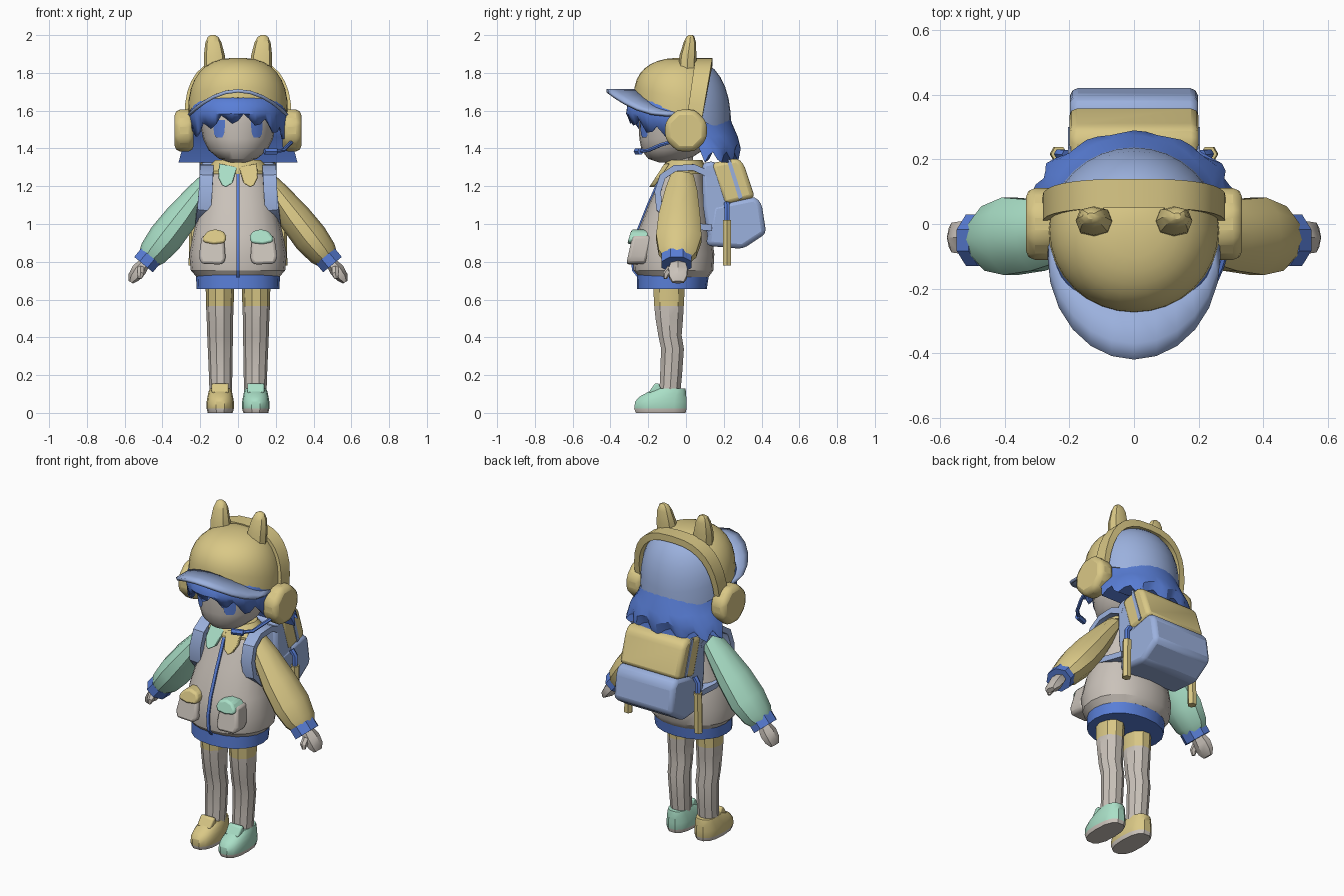
import bpy, bmesh, math
from mathutils import Vector
from math import sin, cos, pi, radians

if "Cube" in bpy.data.objects:
    bpy.data.objects.remove(bpy.data.objects["Cube"])

COLOURS = [("yellow", (0.70, 0.58, 0.24)), ("pale_blue", (0.33, 0.44, 0.73)), ("blue", (0.10, 0.21, 0.68)),
           ("mint", (0.40, 0.74, 0.57)), ("warm_grey", (0.59, 0.54, 0.49))]
MATS = []
for nm, c in COLOURS:
    m = bpy.data.materials.new(nm)
    m.diffuse_color = (*c, 1)
    m.use_nodes = True
    m.node_tree.nodes["Principled BSDF"].inputs["Base Color"].default_value = m.diffuse_color
    MATS.append(m)
YELLOW, PALE, BLUE, MINT, GREY = range(5)


def build(name, verts, faces, mat, rule=None, bevel=0, thick=0):
    """Make an object; rule(face centre) may override the colour."""
    me = bpy.data.meshes.new(name)
    me.from_pydata([tuple(v) for v in verts], [], faces)
    bm = bmesh.new()
    bm.from_mesh(me)
    bmesh.ops.recalc_face_normals(bm, faces=bm.faces)
    for f in bm.faces:
        f.material_index = rule(f.calc_center_median()) if rule else mat
    bm.to_mesh(me)
    bm.free()
    for m in MATS:
        me.materials.append(m)
    ob = bpy.data.objects.new(name, me)
    bpy.context.collection.objects.link(ob)
    if thick:
        s = ob.modifiers.new("thickness", 'SOLIDIFY')
        s.thickness, s.offset = thick, 0
    if bevel:
        b = ob.modifiers.new("bevel", 'BEVEL')
        b.width, b.segments, b.limit_method = bevel, 2, 'ANGLE'
    return ob


def loft(name, rings, mat, rule=None, closed=True, **kw):
    n = len(rings[0])
    faces = [(k * n + i, k * n + (i + 1) % n, (k + 1) * n + (i + 1) % n, (k + 1) * n + i)
             for k in range(len(rings) - 1) for i in range(n if closed else n - 1)]
    if closed:
        faces += [tuple(range(n))[::-1], tuple(range((len(rings) - 1) * n, len(rings) * n))]
    return build(name, [p for r in rings for p in r], faces, mat, rule, **kw)


def spow(v, e):
    return math.copysign(abs(v) ** e, v)


def oval(cx, z, rx, y0, y1, n=16, e=1.0):
    return [(cx + rx * spow(cos(2 * pi * i / n), e),
             (y0 + y1) / 2 + (y1 - y0) / 2 * spow(sin(2 * pi * i / n), e), z) for i in range(n)]


def sweep(name, path, sizes, mat, ref=(0, 1, 0), n=8):
    """Sections along a path; sizes are half widths along ref and across it."""
    pts, ref, rings = [Vector(p) for p in path], Vector(ref), []
    k = 1 / cos(pi / n)
    for i, p in enumerate(pts):
        t = (pts[min(i + 1, len(pts) - 1)] - pts[max(i - 1, 0)]).normalized()
        v = t.cross(ref).normalized()
        u = v.cross(t)
        a, b = sizes[i] if isinstance(sizes, list) else sizes
        rings.append([p + u * a * k * cos((j + .5) * 2 * pi / n) + v * b * k * sin((j + .5) * 2 * pi / n)
                      for j in range(n)])
    return loft(name, rings, mat)


def prism(name, pts, lo, hi, mat, axis='x', bevel=0.0, tilt=0.0, z0=0.0):
    """Extrude an outline along x (y,z outline) or along y (x,z outline)."""
    def place(p, t):
        return (t, p[0], p[1]) if axis == 'x' else (p[0], t + tilt * (p[1] - z0), p[1])
    return loft(name, [[place(p, t) for p in pts] for t in (lo, hi)], mat, bevel=bevel)


# ---- head ----
HEAD = [(1.325, .04, -.14, -.02), (1.345, .10, -.20, .02), (1.39, .155, -.235, .09), (1.45, .185, -.247, .15),
        (1.53, .20, -.25, .17), (1.62, .21, -.25, .18), (1.72, .19, -.22, .17)]
loft("head", [oval(0, z, r, a, b, 24) for z, r, a, b in HEAD], GREY)
loft("neck", [oval(0, z, .07, -.09, .04, 10) for z in (1.25, 1.37)], GREY)


def face_y(x, z):
    for (z0, r0, a0, b0), (z1, r1, a1, b1) in zip(HEAD, HEAD[1:]):
        if z0 <= z <= z1:
            f = (z - z0) / (z1 - z0)
            r, a, b = r0 + f * (r1 - r0), a0 + f * (a1 - a0), b0 + f * (b1 - b0)
            return (a + b) / 2 - (b - a) / 2 * math.sqrt(max(0, 1 - (x / r) ** 2))


for s, side in ((-1, "right"), (1, "left")):
    rows = [[(s * (.1 + w * k), face_y(.1 + w * k, z) - .006, z) for k in (-1, -.33, .33, 1)]
            for z, w in ((1.458, .016), (1.475, .026), (1.51, .03), (1.55, .03))]
    loft(side + "_eye", rows, BLUE, closed=False)

# ---- hair ----
def hair_ring(z, rx, yc, ry, jag=0, n=25):
    out = []
    for i in range(n):
        a = pi * i / (n - 1)
        j = (0, .7, 1, .3)[i % 4] * jag
        out.append((rx * (1 - .5 * j) * cos(a), yc + ry * (1 - .5 * j) * sin(a), z + .35 * j))
    return out


loft("back_hair", [hair_ring(1.66, .22, -.02, .22), hair_ring(1.53, .25, -.01, .255), hair_ring(1.46, .265, .03, .245, .03),
                   hair_ring(1.40, .295, .07, .22, .07), hair_ring(1.325, .315, .10, .175, .16)], BLUE)
bangs = [[], [], [], []]
for i in range(29):
    a = radians(172 + 196 * i / 28)
    c, s = cos(a), sin(a)
    low = 1.565 - .09 * c * c + (.0, -.03, -.015, .025)[i % 4]
    for row, (z, rx, ry) in zip(bangs, ((1.70, .225, .20), (1.62, .245, .265), (1.585, .25, .27), (low, .245, .25))):
        row.append((rx * c, -.04 + ry * s, z))
loft("fringe", bangs, BLUE, closed=False, thick=.015)

# ---- cap, brim, cap ears ----
cap = []
for k in range(9):
    ph = radians(90 - 86 * k / 8)
    r, h = spow(sin(ph), .8), spow(cos(ph), .8)
    ring = []
    for i in range(32):
        a = 2 * pi * i / 32
        x, y = .265 * r * cos(a), -.018 + .258 * r * sin(a)
        zb = 1.572 - .35 * (-.018 + .258 * sin(a))
        ring.append((x, y, zb + (1.88 - zb) * h))
    cap.append(ring)
loft("cap", cap, YELLOW, rule=lambda c: PALE if c.y > .035 + .2 * (c.z - 1.55) and c.z < 1.87 else YELLOW)
edge = [[], [], []]
for i in range(13):
    a = pi + pi * i / 12
    for row, (rx, yc, ry) in zip(edge, ((.245, -.03, .23), (.26, -.07, .30), (.262, -.10, .32))):
        x = rx * cos(a)
        row.append((x, yc + ry * sin(a), 1.705 - .13 * (x / .262) ** 2))
loft("brim", edge, PALE, closed=False, thick=.018)
for s, side in ((-1, "right"), (1, "left")):
    loft(side + "_cap_ear", [oval(s * x, z, rx, y - ry, y + ry, 8, .8) for z, x, y, rx, ry in
         ((1.80, .12, .005, .058, .048), (1.89, .125, .01, .056, .045), (1.96, .13, .02, .043, .033),
          (1.99, .132, .023, .028, .022), (2.0, .133, .025, .012, .01))], YELLOW)

# ---- headset ----
band = []
for i in range(17):
    a = pi * i / 16
    c, s = spow(cos(a), .75), spow(sin(a), .75)
    band.append([(k * .285 * c, y, 1.53 + (.35 if k == 1 else .31) * s)
                 for k, y in ((.88, .05 * s), (1, .05 * s), (1, .08 + .06 * s), (.88, .08 + .06 * s))])
loft("headset_band", band, YELLOW)
octagon = [(.12 * cos(pi * (i + .5) / 4), 1.495 + .12 * sin(pi * (i + .5) / 4)) for i in range(8)]
for s, side in ((-1, "right"), (1, "left")):
    prism(side + "_earcup", octagon, s * .235, s * .335, YELLOW, bevel=.028)
sweep("microphone_arm", [(.29, -.06, 1.44), (.27, -.13, 1.42), (.24, -.2, 1.39), (.19, -.245, 1.385)],
      (.009, .009), BLUE, (0, 0, 1), 6)
sweep("microphone", [(.205, -.24, 1.385), (.14, -.262, 1.385)], (.016, .014), BLUE, (0, 0, 1), 6)

# ---- jacket ----
BODY = [(.72, .22, -.25, .12), (.755, .25, -.278, .145), (.84, .258, -.285, .15), (.95, .237, -.26, .135),
        (1.1, .20, -.20, .115), (1.2, .178, -.155, .10), (1.27, .145, -.125, .09), (1.31, .08, -.09, .05)]
loft("jacket", [oval(0, z, r, a, b, 20, .92) for z, r, a, b in BODY], GREY)
loft("hem", [oval(0, z, r, a, b, 20, .92) for z, r, a, b in
             ((.655, .22, -.26, .11), (.735, .222, -.258, .122))], BLUE)
sweep("zip", [(0, a - .002, z) for z, r, a, b in BODY[:-1]], (.009, .006), BLUE, (1, 0, 0), 4)
loft("collar", [oval(0, z, r, a, b, 16) for z, r, a, b in
                ((1.265, .175, -.14, .11), (1.28, .175, -.14, .115), (1.34, .12, -.10, .085))], YELLOW)
for s, side, flap, sleeve in ((-1, "right", MINT, MINT), (1, "left", YELLOW, YELLOW)):
    # collar points
    prism(side + "_collar_point", [(s * x, z) for x, z in ((.005, 1.30), (.1, 1.32), (.105, 1.245), (.085, 1.205),
          (.065, 1.195), (.03, 1.215))], -.192, -.165, flap, 'y', .004, .65, 1.2)
    # pocket with a flap in the opposite colour
    prism(side + "_pocket", [(s * x, z) for x, z in ((.075, .94), (.19, .94), (.208, .83), (.195, .79), (.085, .785),
          (.065, .81))], -.305, -.2, GREY, 'y', .02, .22, .84)
    prism(side + "_pocket_flap", [(s * x, z) for x, z in ((.06, .93), (.075, .96), (.12, .972), (.16, .962), (.187, .93),
          (.185, .905), (.13, .893), (.07, .9))], -.322, -.22, MINT + YELLOW - flap, 'y', .012, .3, .86)
    # sleeve, cuff, hand
    sweep(side + "_sleeve", [(s * x, y, z) for x, y, z in ((.13, -.02, 1.255), (.2, -.025, 1.17), (.3, -.035, 1.035),
          (.385, -.038, .925), (.45, -.045, .845), (.48, -.05, .81))],
          [(.06, .045), (.085, .06), (.11, .083), (.12, .088), (.10, .075), (.07, .055)], sleeve, n=10)
    sweep(side + "_cuff", [(s * .463, -.05, .83), (s * .5, -.05, .785)], (.08, .064), BLUE)
    sweep(side + "_hand", [(s * x, -.042, z) for x, z in ((.49, .80), (.525, .755), (.552, .718), (.568, .692))],
          [(.035, .025), (.05, .034), (.046, .028), (.03, .012)], GREY, n=6)
    sweep(side + "_thumb", [(s * .515, -.08, .765), (s * .515, -.105, .735), (s * .52, -.11, .71)],
          [(.018, .018), (.018, .016), (.008, .008)], GREY, (1, 0, 0), 6)
    # rucksack strap
    sweep(side + "_strap", [(s * x, y, z) for x, y, z in ((.16, .13, 1.26), (.165, .04, 1.30), (.165, -.06, 1.295),
          (.168, -.125, 1.25), (.172, -.15, 1.17), (.18, -.14, 1.08), (.19, -.08, 1.02), (.19, .03, .99),
          (.17, .13, .98))], (.036, .017), PALE, (1, 0, 0), 4)

# ---- rucksack ----
prism("rucksack_body", [(.085, 1.32), (.15, 1.335), (.25, 1.1), (.27, .9), (.12, .885), (.09, 1.1)],
      -.195, .195, PALE, bevel=.02)
prism("rucksack_top", [(.13, 1.32), (.27, 1.35), (.305, 1.32), (.365, 1.14), (.2, 1.1)],
      -.2, .2, YELLOW, bevel=.03)
prism("rucksack_pocket", [(.105, .885), (.30, .868), (.425, .95), (.40, 1.11), (.365, 1.145), (.14, 1.10)],
      -.198, .198, PALE, bevel=.04)
for s, side in ((-1, "right"), (1, "left")):
    prism(side + "_rucksack_stripe", [(.215, 1.34), (.235, 1.343), (.30, 1.14), (.28, 1.13)],
          s * .195, s * .204, PALE)
    sweep(side + "_charm_cord", [(s * .21, .215, 1.11), (s * .232, .217, 1.08), (s * .232, .217, 1.0)],
          (.014, .014), BLUE, n=6)
    sweep(side + "_charm", [(s * .232, .217, 1.02), (s * .236, .217, .78)], (.022, .022), YELLOW, n=6)

# ---- legs and shoes ----
for s, side, col in ((-1, "right", YELLOW), (1, "left", MINT)):
    loft(side + "_leg", [oval(s * x, z, r, a, b, 10) for z, x, r, a, b in
         ((.08, .092, .058, -.145, -.03), (.2, .092, .062, -.14, -.018), (.34, .094, .066, -.135, -.008),
          (.41, .095, .068, -.15, -.02), (.5, .096, .07, -.165, -.012), (.565, .096, .073, -.172, -.008),
          (.70, .096, .076, -.18, .0))], GREY, rule=lambda c: YELLOW if c.z > .565 else GREY)
    loft(side + "_shoe", [oval(s * .094, z, r, a, b, 14, .8) for z, r, a, b in
         ((0, .066, -.268, .0), (.022, .072, -.277, .006), (.06, .072, -.272, .006), (.085, .068, -.25, .004),
          (.112, .062, -.20, .002), (.128, .056, -.165, -.002))], col,
         rule=lambda c, k=col: GREY if c.z < .022 else k)
    prism(side + "_shoe_tongue", [(-.20, .105), (-.165, .155), (-.145, .158), (-.125, .11)],
          s * .094 - .045, s * .094 + .045, col, bevel=.008)

# ---- shading ----
bpy.ops.object.select_all(action='SELECT')
bpy.context.view_layer.objects.active = bpy.data.objects["head"]
bpy.ops.object.shade_smooth_by_angle(angle=radians(32))
